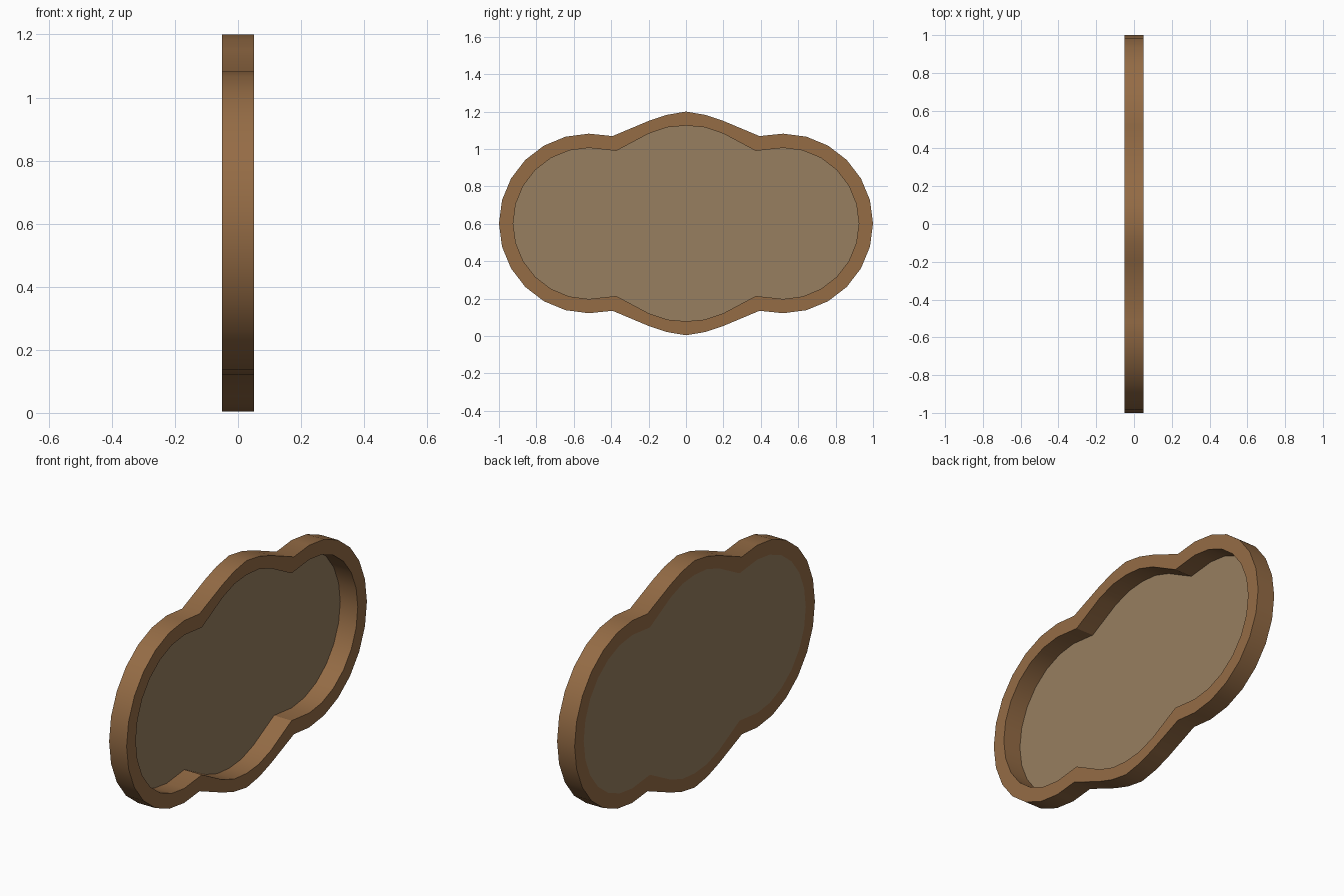
import bpy, bmesh, math

if "Cube" in bpy.data.objects:
    bpy.data.objects.remove(bpy.data.objects["Cube"])

def material(name, rgb):
    m = bpy.data.materials.new(name)
    m.diffuse_color = (*rgb, 1)
    m.use_nodes = True
    m.node_tree.nodes["Principled BSDF"].inputs["Base Color"].default_value = m.diffuse_color
    return m

def outline(crown, radius, steps):
    """Closed (y, z) loop: crown points mirrored four ways plus round side lobes."""
    cy, cz = 0.52, 0.602
    lobe = [(cy + radius * math.cos(math.radians(90 - 90 * i / steps)),
             radius * math.sin(math.radians(90 - 90 * i / steps))) for i in range(steps + 1)]
    q = crown + lobe                                   # top centre to far right
    half = q + [(y, -z) for y, z in q[-2::-1]]         # right half, top to bottom
    loop = half + [(-y, z) for y, z in half[-2:0:-1]]
    return [(y, cz + z) for y, z in loop]

def finish(name, bm, mat, angle=30):
    bmesh.ops.recalc_face_normals(bm, faces=bm.faces)
    me = bpy.data.meshes.new(name)
    bm.to_mesh(me)
    bm.free()
    ob = bpy.data.objects.new(name, me)
    bpy.context.collection.objects.link(ob)
    me.materials.append(mat)
    bpy.context.view_layer.objects.active = ob
    ob.select_set(True)
    bpy.ops.object.shade_smooth_by_angle(angle=math.radians(angle))
    ob.select_set(False)
    return ob

STEPS, HALF = 6, 0.051
outer = outline([(0, 0.598), (0.105, 0.58), (0.20, 0.548), (0.393, 0.467)], 0.48, STEPS)
inner = outline([(0, 0.523), (0.10, 0.514), (0.20, 0.48), (0.373, 0.388)], 0.404, STEPS)
wood = material("brown wood", (0.30, 0.15, 0.06))
backing = material("dull tan", (0.31, 0.21, 0.115))

# Frame: rectangular section swept between the two outlines
bm = bmesh.new()
rings = [[bm.verts.new((x, y, z)) for y, z in loop]
         for loop, x in ((outer, -HALF), (outer, HALF), (inner, HALF), (inner, -HALF))]
n = len(outer)
for k in range(4):
    a, b = rings[k], rings[(k + 1) % 4]
    for i in range(n):
        j = (i + 1) % n
        bm.faces.new((a[i], a[j], b[j], b[i]))
finish("frame", bm, wood)

# Back panel: flush sheet closing the rear of the frame
bm = bmesh.new()
bm.faces.new([bm.verts.new((-HALF, y, z)) for y, z in inner])
panel = finish("back_panel", bm, backing)
if panel.data.polygons[0].normal.x < 0:
    panel.data.flip_normals()
